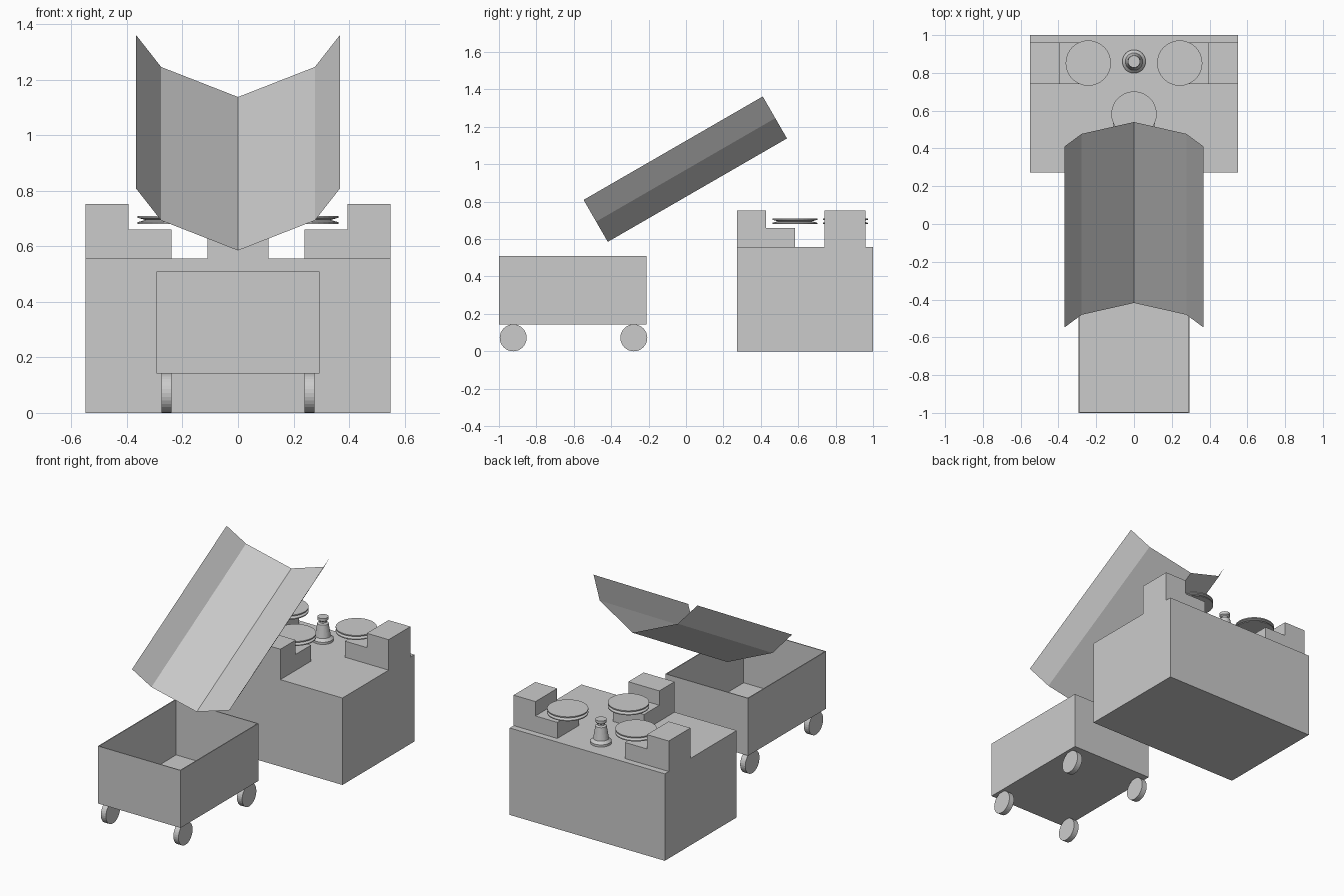
import bpy, bmesh
from math import radians, pi
from mathutils import Matrix

old = bpy.data.objects.get("Cube")
if old:
    bpy.data.objects.remove(old)

grey = bpy.data.materials.new("plain grey")
grey.use_nodes = True
grey.diffuse_color = (0.6, 0.6, 0.6, 1)
grey.node_tree.nodes["Principled BSDF"].inputs["Base Color"].default_value = grey.diffuse_color


def finish(name, bm, matrix=None):
    """Turn a bmesh into a named grey object."""
    mesh = bpy.data.meshes.new(name)
    bmesh.ops.recalc_face_normals(bm, faces=bm.faces)
    if matrix:
        bm.transform(matrix)
    bm.to_mesh(mesh)
    bm.free()
    mesh.materials.append(grey)
    obj = bpy.data.objects.new(name, mesh)
    bpy.context.collection.objects.link(obj)
    return obj


def box_mesh(low, high):
    bm = bmesh.new()
    bmesh.ops.create_cube(bm, size=1)
    for v in bm.verts:
        v.co = [h if c > 0 else l for c, l, h in zip(v.co, low, high)]
    return bm


def extrude(name, outline, depth, matrix):
    """Extrude an x-z outline along y, centred on y = 0."""
    bm = bmesh.new()
    face = bm.faces.new([bm.verts.new((x, -depth / 2, z)) for x, z in outline])
    grown = bmesh.ops.extrude_face_region(bm, geom=[face])["geom"]
    moved = [g for g in grown if isinstance(g, bmesh.types.BMVert)]
    bmesh.ops.translate(bm, verts=moved, vec=(0, depth, 0))
    return finish(name, bm, matrix)


def lathe(name, profile, location, steps=32):
    """Spin an (r, z) profile around z."""
    bm = bmesh.new()
    points = [(0, profile[0][1])] + profile + [(0, profile[-1][1])]
    verts = [bm.verts.new((r, 0, z)) for r, z in points]
    edges = [bm.edges.new(pair) for pair in zip(verts, verts[1:])]
    bmesh.ops.spin(bm, geom=verts + edges, axis=(0, 0, 1), cent=(0, 0, 0),
                   angle=2 * pi, steps=steps)
    bmesh.ops.remove_doubles(bm, verts=bm.verts, dist=0.0005)
    return finish(name, bm, Matrix.Translation(location))


# Main cabinet
DECK = 0.557
finish("cabinet", box_mesh((-0.55, 0.272, 0), (0.55, 1, DECK)))

# Stepped supports, each with a grooved disc hovering above its step
step = [(0, 0), (0.31, 0), (0.31, 0.103), (0.155, 0.103), (0.155, 0.195), (0, 0.195)]
pulley = [(0.12, 0), (0.12, 0.006), (0.092, 0.014), (0.12, 0.022), (0.12, 0.029)]
for side, x, y, turn, disc in (
        ("right", -0.55, 0.85, 0, (-0.242, 0.852)),
        ("left", 0.55, 0.85, 180, (0.242, 0.852)),
        ("front", 0, 0.272, 90, (0, 0.582))):
    place = Matrix.Translation((x, y, DECK)) @ Matrix.Rotation(radians(turn), 4, "Z")
    extrude(side + "_support", step, 0.22, place)
    lathe(side + "_disc", pulley, (*disc, 0.681))

# Centre knob on the deck
lathe("centre_knob", [(0.062, 0), (0.062, 0.014), (0.046, 0.03), (0.033, 0.11),
                      (0.02, 0.116), (0.02, 0.126), (0.032, 0.134), (0.032, 0.152)],
      (0, 0.86, DECK))

# Open cart: inset the lid for a rim, then sink the middle
bm = box_mesh((-0.293, -1, 0.142), (0.293, -0.21, 0.51))
lid = max(bm.faces, key=lambda f: f.calc_center_median().z)
bmesh.ops.inset_individual(bm, faces=[lid], thickness=0.008)
hole = bmesh.ops.extrude_face_region(bm, geom=[lid])["geom"]
bmesh.ops.translate(bm, vec=(0, 0, -0.355),
                    verts=[g for g in hole if isinstance(g, bmesh.types.BMVert)])
if lid.is_valid:
    bmesh.ops.delete(bm, geom=[lid], context="FACES_ONLY")
finish("cart_tub", bm)

# Cart wheels
for side, x in (("right", -0.257), ("left", 0.257)):
    for end, y in (("front", -0.924), ("back", -0.279)):
        bm = bmesh.new()
        bmesh.ops.create_cone(bm, cap_ends=True, segments=32, radius1=0.072,
                              radius2=0.072, depth=0.036)
        finish(f"{end}_{side}_wheel", bm,
               Matrix.Translation((x, y, 0.072)) @ Matrix.Rotation(pi / 2, 4, "Y"))

# Tilted chute: one folded sheet
fold = [(-0.368, 0.259), (-0.277, 0.125), (0, 0), (0.277, 0.125), (0.368, 0.259)]
bm = bmesh.new()
rows = [[bm.verts.new((x, y, z)) for x, z in fold] for y in (0, 1.106)]
for i in range(len(fold) - 1):
    bm.faces.new((rows[0][i], rows[0][i + 1], rows[1][i + 1], rows[1][i]))
finish("chute", bm, Matrix.Translation((0, -0.418, 0.585)) @ Matrix.Rotation(radians(30), 4, "X"))
